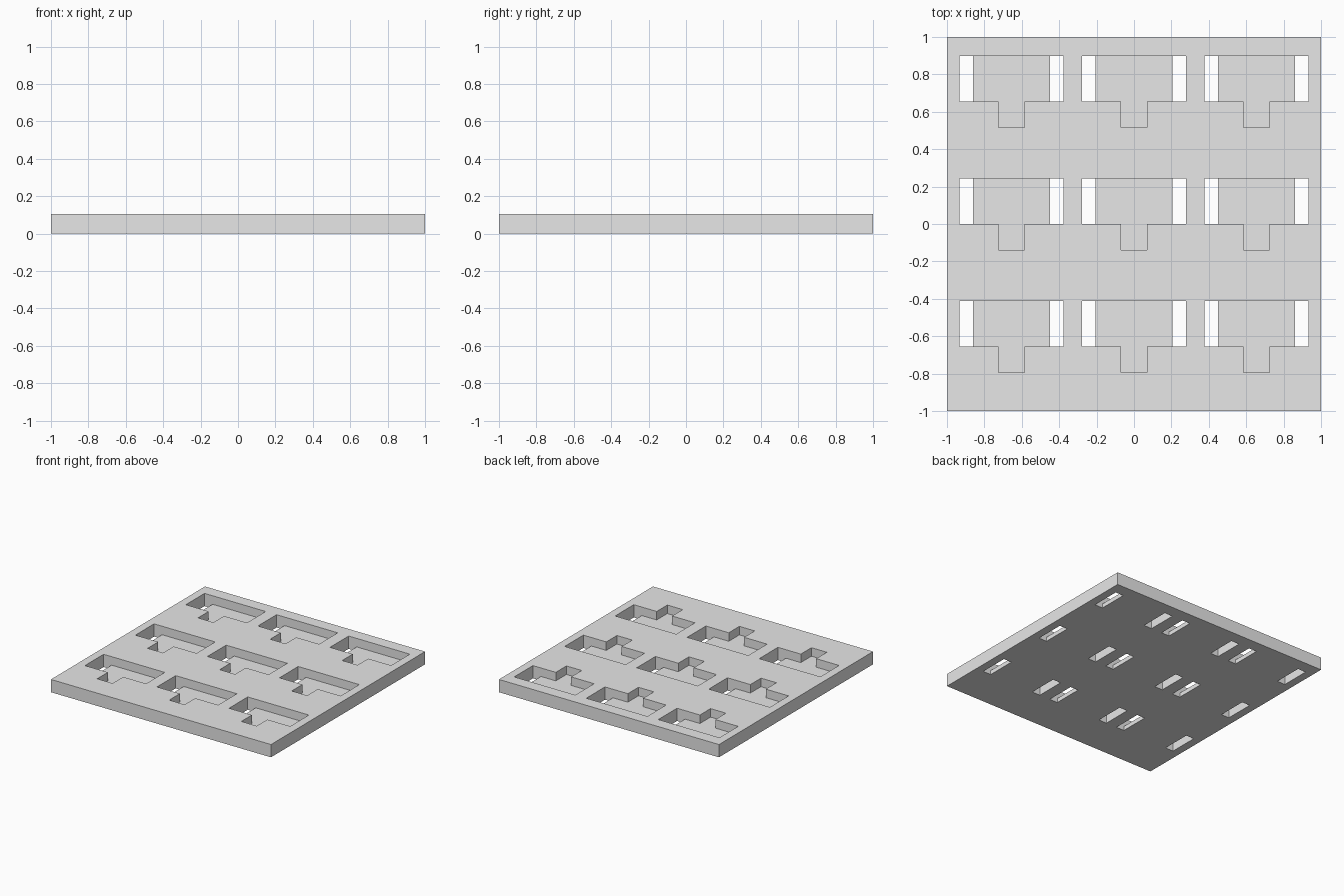
import bpy
import bmesh

cube = bpy.data.objects.get("Cube")
if cube:
    bpy.data.objects.remove(cube, do_unlink=True)

HEIGHT, FLOOR = 0.105, 0.035          # plate thickness, pocket floor level
PITCH = 0.655                         # spacing of the pockets
ARM, SLOT, STEM = 0.278, 0.205, 0.07  # half widths: whole bar, slot inner edge, stem
BAR, TAIL = 0.243, -0.138             # bar depth and stem end, along y


def make_object(name, bm):
    bmesh.ops.recalc_face_normals(bm, faces=bm.faces[:])
    mesh = bpy.data.meshes.new(name)
    bm.to_mesh(mesh)
    bm.free()
    obj = bpy.data.objects.new(name, mesh)
    bpy.context.collection.objects.link(obj)
    return obj


def extrude(bm, faces, dz):
    geom = bmesh.ops.extrude_face_region(bm, geom=faces)["geom"]
    verts = [g for g in geom if isinstance(g, bmesh.types.BMVert)]
    bmesh.ops.translate(bm, verts=verts, vec=(0, 0, dz))


# Square plate
bm = bmesh.new()
bmesh.ops.create_cube(bm, size=1)
bmesh.ops.scale(bm, vec=(2, 2, HEIGHT), verts=bm.verts[:])
bmesh.ops.translate(bm, vec=(0, 0, HEIGHT / 2), verts=bm.verts[:])
plate = make_object("pocketed_plate", bm)

# T-shaped pockets, with a through slot at each end of the bar
bm = bmesh.new()
t_profile = [(-SLOT, BAR), (-SLOT, 0), (-STEM, 0), (-STEM, TAIL),
             (STEM, TAIL), (STEM, 0), (SLOT, 0), (SLOT, BAR)]
outlines = [t_profile]
for a, b in ((-ARM, -SLOT), (SLOT, ARM)):
    outlines.append([(a, BAR), (a, 0), (b, 0), (b, BAR)])
for col in (-1, 0, 1):
    for row in (-1, 0, 1):
        for outline in outlines:
            bm.faces.new([bm.verts.new((x + col * PITCH, y + row * PITCH, FLOOR))
                          for x, y in outline])
bmesh.ops.remove_doubles(bm, verts=bm.verts[:], dist=0.0005)
extrude(bm, bm.faces[:], HEIGHT)


def slot_floors():
    return [f for f in bm.faces if len(f.verts) == 4
            and all(abs(v.co.z - FLOOR) < 0.001 for v in f.verts)]


extrude(bm, slot_floors(), -2 * FLOOR)
bmesh.ops.delete(bm, geom=slot_floors(), context="FACES_ONLY")
cutter = make_object("pocket_cutter", bm)
cutter.hide_render = True

# Cut the pockets and discard the cutter
cut = plate.modifiers.new("pockets", "BOOLEAN")
cut.operation = "DIFFERENCE"
cut.solver = "EXACT"
cut.object = cutter
bpy.context.view_layer.objects.active = plate
bpy.ops.object.modifier_apply(modifier=cut.name)
bpy.data.objects.remove(cutter, do_unlink=True)

# Single grey finish
grey = bpy.data.materials.new("light_grey")
grey.use_nodes = True
colour = (0.8, 0.8, 0.8, 1)
grey.diffuse_color = colour
grey.node_tree.nodes["Principled BSDF"].inputs["Base Color"].default_value = colour
plate.data.materials.clear()
plate.data.materials.append(grey)
